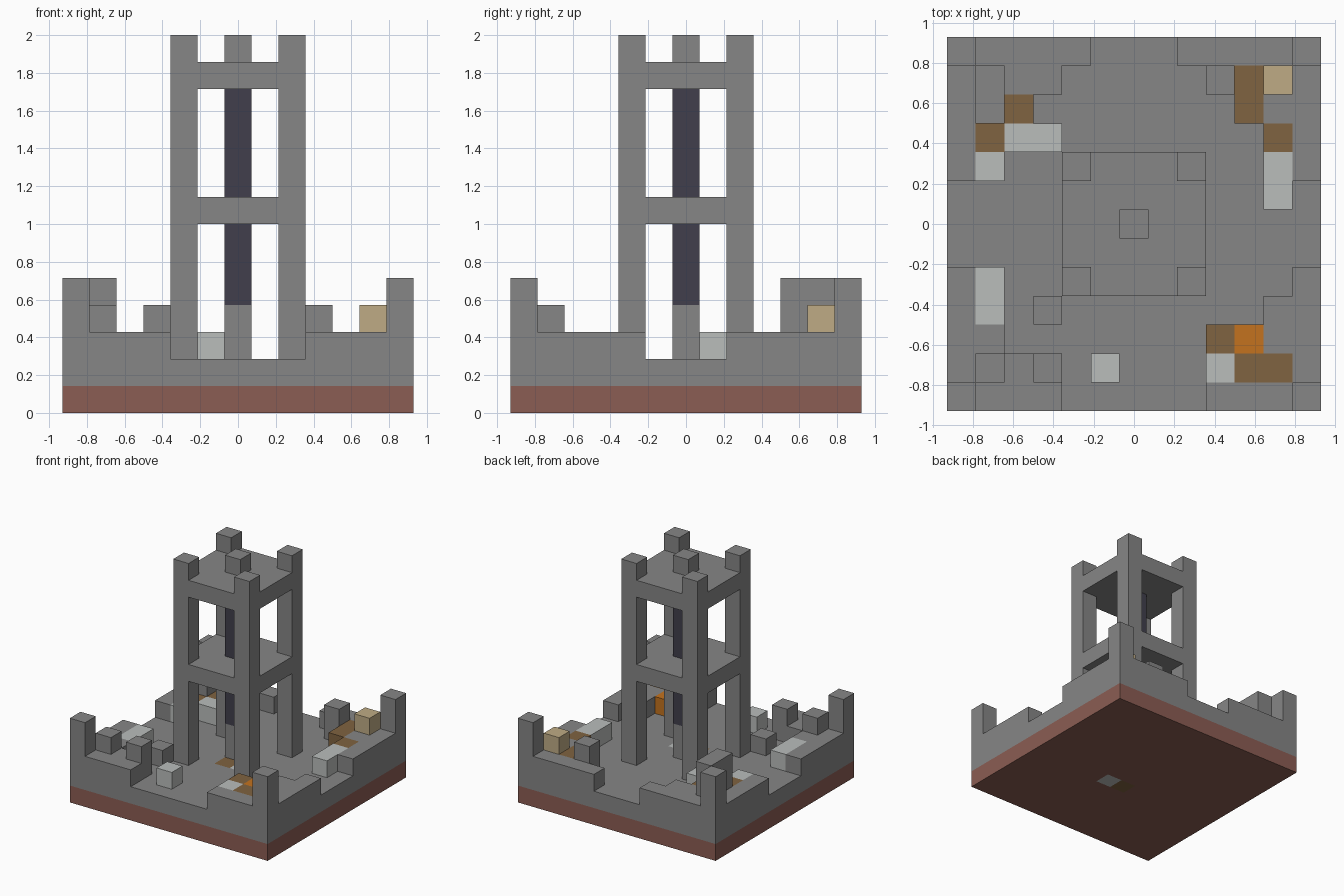
import bpy
import bmesh
from mathutils import Matrix, Vector

default_cube = bpy.data.objects.get("Cube")
if default_cube:
    bpy.data.objects.remove(default_cube, do_unlink=True)

UNIT = 1 / 7      # edge of one building block
SIDE = 13         # blocks along each side of the plinth
FLOOR = 2         # block level on which everything stands
LAST = SIDE - 1


def material(name, red, green, blue):
    mat = bpy.data.materials.new(name)
    mat.use_nodes = True
    colour = (red, green, blue, 1)
    mat.diffuse_color = colour
    mat.node_tree.nodes["Principled BSDF"].inputs["Base Color"].default_value = colour
    return mat


stone = material("grey stone", .24, .24, .24)
clay = material("red clay", .26, .11, .087)
earth = material("brown earth", .215, .125, .052)
orange = material("bright orange", .55, .17, .013)
sand = material("pale sand", .52, .41, .235)
pale = material("pale stone", .49, .51, .5)
dark = material("dark core", .053, .049, .072)


def part(name, mat, *boxes):
    """One object made of boxes, each (corner cell, size in cells)."""
    bm = bmesh.new()
    for corner, size in boxes:
        size = Vector(size)
        centre = Vector(corner) + size / 2 - Vector((SIDE / 2, SIDE / 2, 0))
        matrix = Matrix.Translation(centre * UNIT) @ Matrix.Diagonal((*(size * UNIT), 1))
        bmesh.ops.create_cube(bm, size=1, matrix=matrix)
    mesh = bpy.data.meshes.new(name)
    bm.to_mesh(mesh)
    bm.free()
    mesh.materials.append(mat)
    obj = bpy.data.objects.new(name, mesh)
    bpy.context.collection.objects.link(obj)
    return obj


def stack(name, mat, x, y, width=1, depth=1, height=1, level=FLOOR):
    return part(name, mat, ((x, y, level), (width, depth, height)))


# Plinth and paving, leaving a slot for two coloured blocks
def layer(name, mat, level):
    part(name, mat,
         ((0, 0, level), (SIDE, 5, 1)),
         ((0, 6, level), (SIDE, 7, 1)),
         ((0, 5, level), (6, 1, 1)),
         ((8, 5, level), (5, 1, 1)))


layer("plinth", clay, 0)
layer("paving", stone, 1)
stack("earth_plug", earth, 6, 5, height=FLOOR, level=0)
stack("pale_plug", pale, 7, 5, height=FLOOR, level=0)

# Ruined outer walls with a gap in the middle of each side
for side_name, y, length in (("front", 0, 4), ("back", LAST, 5)):
    run = length - 1
    stack(side_name + "_wall_right", stone, 1, y, width=run)
    stack(side_name + "_wall_left", stone, LAST - run, y, width=run)
for side_name, x in (("right", 0), ("left", LAST)):
    stack(side_name + "_wall_front", stone, x, 1, depth=4)
    stack(side_name + "_wall_back", stone, x, 8, depth=4)
    for end_name, y in (("front", 0), ("back", LAST)):
        stack(end_name + "_" + side_name + "_corner_post", stone, x, y, height=3)

# Rubble at the front right corner
stack("front_right_ledge", stone, 1, 1, width=3)
stack("front_right_step", stone, 1, 2)
for x in (1, 3):
    stack("front_right_merlon", stone, x, 1, level=FLOOR + 1)
stack("loose_block", stone, 3, 3)
stack("pale_ledge", pale, 1, 3, depth=2)
stack("pale_loose_block", pale, 5, 1)

# Rubble at the front left corner
stack("front_left_step", stone, 11, 2, depth=2)
stack("pale_front_block", pale, 9, 1)
stack("earth_front_ledge", earth, 10, 1, width=2)
stack("earth_front_block", earth, 9, 2)
stack("orange_block", orange, 10, 2)

# Rubble at the back right corner
stack("back_right_ledge", stone, 1, 11, width=3)
stack("back_right_step", stone, 1, 10)
stack("back_right_pier", stone, 1, 10, depth=2, height=2, level=FLOOR + 1)
stack("earth_back_block", earth, 2, 10)
stack("earth_side_block", earth, 1, 9)
stack("pale_back_ledge", pale, 2, 9, width=2)
stack("pale_side_block", pale, 1, 8)

# Rubble at the back left corner
stack("back_left_step", stone, 11, 10, depth=2)
stack("back_left_merlon", stone, 9, 11, height=2)
stack("sand_block", sand, 11, 11, level=FLOOR + 1)
stack("earth_back_ledge", earth, 10, 10, depth=2)
stack("earth_left_block", earth, 11, 9)
stack("pale_left_ledge", pale, 11, 7, depth=2)

# Tower: four posts, two decks and a central column
LOW, HIGH, MIDDLE = 4, 8, 6
DECKS = (7, 12)
for x in (LOW, HIGH):
    for y in (LOW, HIGH):
        stack("tower_post", stone, x, y, height=12)
for level in DECKS:
    part("tower_deck", stone,
         ((LOW + 1, LOW, level), (3, 5, 1)),
         ((LOW, LOW + 1, level), (1, 3, 1)),
         ((HIGH, LOW + 1, level), (1, 3, 1)))
stack("column_foot", stone, MIDDLE, MIDDLE, height=2)
stack("column_lower_core", dark, MIDDLE, MIDDLE, height=3, level=4)
stack("column_upper_core", dark, MIDDLE, MIDDLE, height=4, level=8)
stack("column_cap", stone, MIDDLE, MIDDLE, level=13)
